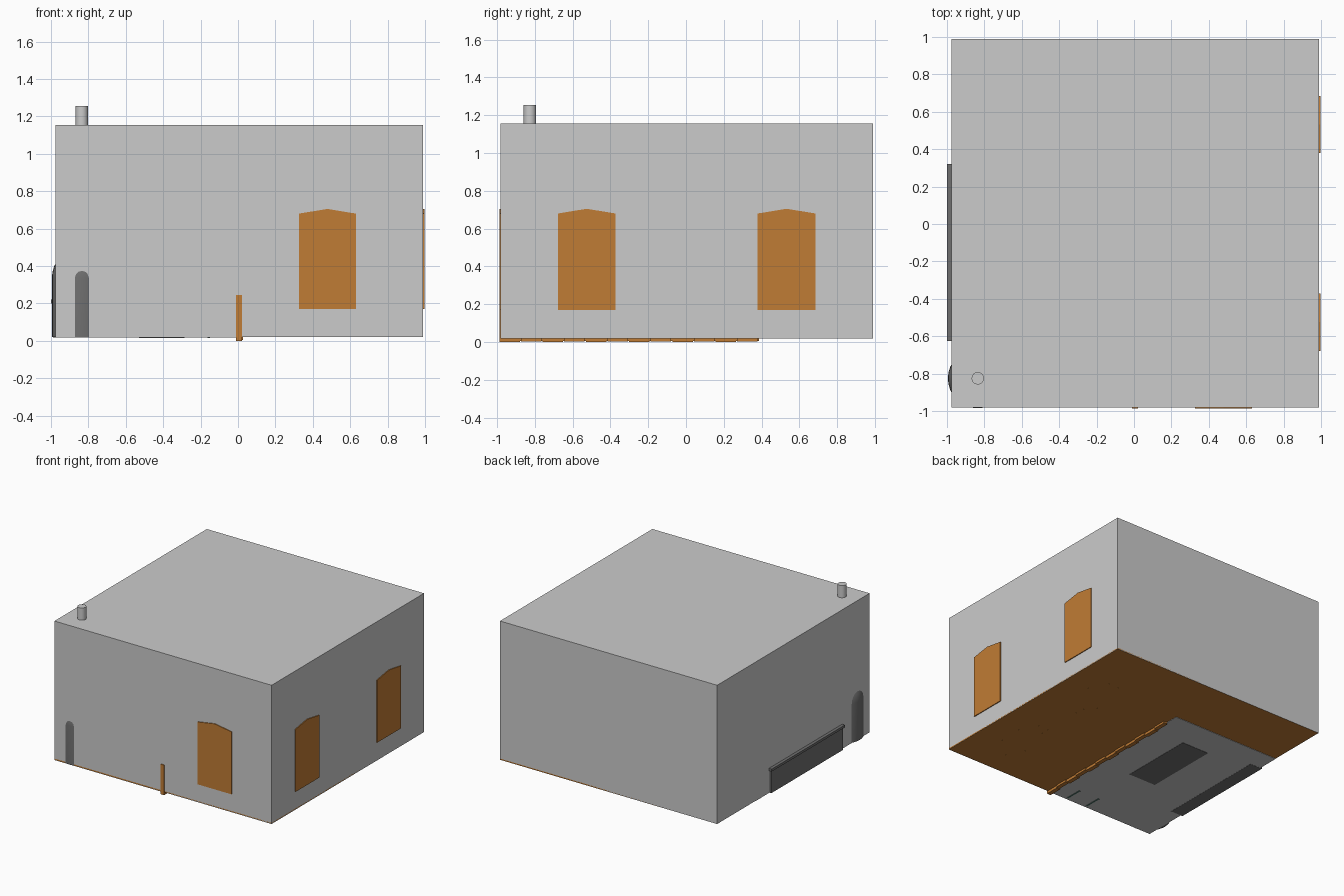
import bpy, bmesh, math
from mathutils import Matrix

if "Cube" in bpy.data.objects:
    bpy.data.objects.remove(bpy.data.objects["Cube"])


def material(name, rgb):
    m = bpy.data.materials.new(name)
    m.diffuse_color = (*rgb, 1)
    m.use_nodes = True
    m.node_tree.nodes["Principled BSDF"].inputs["Base Color"].default_value = m.diffuse_color
    return m


WOOD = material("wood", (0.53, 0.2, 0.035))
IRON = material("dark_iron", (0.16, 0.16, 0.16))
GREEN = material("dark_green", (0.1, 0.2, 0.17))


def finish(name, bm, mat=None, smooth=False):
    bmesh.ops.recalc_face_normals(bm, faces=bm.faces)
    me = bpy.data.meshes.new(name)
    bm.to_mesh(me)
    bm.free()
    ob = bpy.data.objects.new(name, me)
    bpy.context.collection.objects.link(ob)
    if mat:
        me.materials.append(mat)
    if smooth:
        bpy.context.view_layer.objects.active = ob
        ob.select_set(True)
        bpy.ops.object.shade_smooth_by_angle(angle=math.radians(40))
        ob.select_set(False)
    return ob


def add_box(bm, x0, x1, y0, y1, z0, z1):
    mat = Matrix.Translation(((x0 + x1) / 2, (y0 + y1) / 2, (z0 + z1) / 2))
    mat = mat @ Matrix.Diagonal((x1 - x0, y1 - y0, z1 - z0, 1))
    return bmesh.ops.create_cube(bm, size=1, matrix=mat)["verts"]


def boxes(name, items, mat=None):
    bm = bmesh.new()
    for b in items:
        add_box(bm, *b)
    return finish(name, bm, mat)


def lathe(name, profile, x, y, mat=None, n=32):
    bm = bmesh.new()
    vs = [bm.verts.new((r, 0, z)) for r, z in profile]
    es = [bm.edges.new(p) for p in zip(vs, vs[1:])]
    bmesh.ops.spin(bm, geom=vs + es, cent=(0, 0, 0), axis=(0, 0, 1),
                   angle=2 * math.pi, steps=n)
    bmesh.ops.remove_doubles(bm, verts=bm.verts, dist=1e-5)
    bmesh.ops.translate(bm, verts=bm.verts, vec=(x, y, 0))
    return finish(name, bm, mat, True)


# Room shell: four walls and the ceiling
bm = bmesh.new()
add_box(bm, -0.975, 0.99, -0.98, 0.99, 0.02, 1.155)
bm.faces.ensure_lookup_table()
bottom = min(bm.faces, key=lambda f: f.calc_center_median().z)
bmesh.ops.delete(bm, geom=[bottom], context="FACES_ONLY")
finish("walls_and_ceiling", bm)

# Wooden floor with the stone kitchen floor slightly proud underneath
boxes("wooden_floor", [(-0.975, 0.99, -0.98, 0.99, 0.021, 0.03)], WOOD)
boxes("stone_floor", [(-0.975, -0.002, -0.98, 0.49, 0.018, 0.034)])


# Shutters with a shallow peaked top, set through the walls
def shutter(name, loc, angle):
    outline = [(-0.153, 0.17), (0.153, 0.17), (0.153, 0.68), (0, 0.705), (-0.153, 0.68)]
    bm = bmesh.new()
    f = bm.faces.new([bm.verts.new((x, 0, z)) for x, z in outline])
    ext = bmesh.ops.extrude_face_region(bm, geom=[f])["geom"]
    bmesh.ops.translate(bm, vec=(0, 0.03, 0),
                        verts=[v for v in ext if isinstance(v, bmesh.types.BMVert)])
    ob = finish(name, bm, WOOD)
    ob.location, ob.rotation_euler = loc, (0, 0, angle)


shutter("front_shutter", (0.478, -0.987, 0), 0)
for i, y in enumerate((-0.525, 0.532)):
    shutter(f"side_shutter_{i + 1}", (0.997, y, 0), math.pi / 2)

# Domed stove in the corner, and its flue through the ceiling
R, Z = 0.16, 0.337
dome = [(R * math.cos(a), Z + R * math.sin(a))
        for a in (math.pi / 2 * i / 8 for i in range(9))]
lathe("stove", [(0, 0.02), (R, 0.02)] + dome, -0.835, -0.825, IRON)
lathe("stove_flue", [(0, 0.48), (0.033, 0.48), (0.033, 1.255), (0, 1.255)],
      -0.835, -0.825)

# Long counter against the left wall, with a top that overhangs
boxes("counter", [(-0.99, -0.88, -0.615, 0.31, 0.017, 0.2),
                  (-1.0, -0.87, -0.625, 0.32, 0.2, 0.22)], IRON)

# Kitchen island
boxes("kitchen_island", [(-0.53, -0.285, -0.39, 0.23, 0.016, 0.22)], IRON)

# Low partition of staggered planks between the two floors
N, Y0, Y1 = 12, -0.987, 0.385
step = (Y1 - Y0) / N
planks = []
for i in range(N):
    s = 0.006 * (i % 2)
    planks.append((-0.012 + s, 0.022 + s, Y0 + i * step, Y0 + (i + 1) * step - 0.006,
                   0.004 * (i % 2), 0.245))
planks.append((0.0, 0.018, Y0, Y1, 0.005, 0.23))
boxes("plank_partition", planks, WOOD)

# Crate on two runners
boxes("crate_runners", [(x - 0.006, x + 0.006, -0.96, -0.82, 0.015, 0.05)
                        for x in (-0.157, -0.343)], GREEN)
boxes("crate", [(-0.36, -0.14, -0.965, -0.815, 0.05, 0.2)], GREEN)

# Dining tables under the side windows, each with two stools
for i, y in enumerate((-0.525, 0.3)):
    parts = [(0.5, 0.8, y - 0.13, y + 0.13, 0.2, 0.22)]
    parts += [(x - 0.008, x + 0.008, y + d - 0.008, y + d + 0.008, 0.0205, 0.2)
              for x in (0.53, 0.77) for d in (-0.1, 0.1)]
    boxes(f"dining_table_{i + 1}", parts, WOOD)
    for j, d in enumerate((-0.21, 0.21)):
        parts = [(0.59, 0.71, y + d - 0.05, y + d + 0.05, 0.11, 0.125)]
        parts += [(0.65 + a - 0.006, 0.65 + a + 0.006, y + d + b - 0.006, y + d + b + 0.006,
                   0.0205, 0.11) for a in (-0.045, 0.045) for b in (-0.035, 0.035)]
        boxes(f"stool_{i + 1}_{j + 1}", parts, WOOD)
